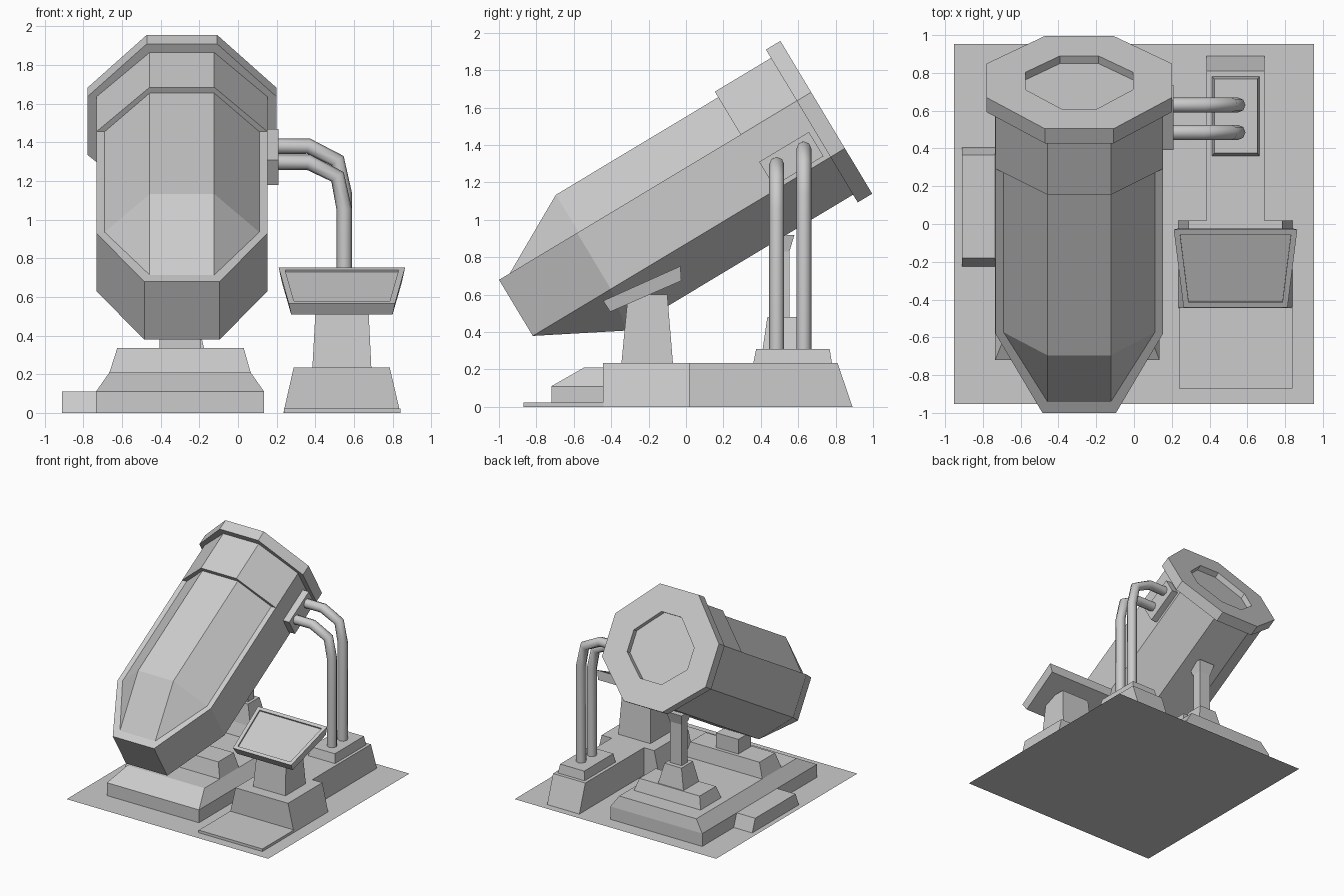
import bpy, bmesh, math
from mathutils import Vector

cube = bpy.data.objects.get("Cube")
if cube:
    bpy.data.objects.remove(cube, do_unlink=True)

grey = bpy.data.materials.new("light_grey")
grey.use_nodes = True
grey.diffuse_color = (0.6, 0.6, 0.6, 1)
grey.node_tree.nodes["Principled BSDF"].inputs["Base Color"].default_value = grey.diffuse_color

TILT = math.radians(31)
POD_X = -0.29


def finish(name, data):
    obj = bpy.data.objects.new(name, data)
    data.materials.append(grey)
    bpy.context.scene.collection.objects.link(obj)
    return obj


def hull(name, points, recess=None):
    """Convex solid; recess = (direction, rim, depth) sinks the face facing that way."""
    bm = bmesh.new()
    for p in points:
        bm.verts.new(p)
    bmesh.ops.convex_hull(bm, input=bm.verts[:])
    bmesh.ops.dissolve_limit(bm, angle_limit=0.02, verts=bm.verts[:], edges=bm.edges[:])
    bmesh.ops.recalc_face_normals(bm, faces=bm.faces[:])
    if recess:
        direction, rim, depth = recess
        face = max(bm.faces, key=lambda f: f.normal.dot(direction))
        normal = face.normal.copy()
        bmesh.ops.inset_region(bm, faces=[face], thickness=rim, use_even_offset=True)
        sunk = bmesh.ops.extrude_discrete_faces(bm, faces=[face])["faces"][0]
        bmesh.ops.translate(bm, verts=sunk.verts[:], vec=normal * -depth)
    mesh = bpy.data.meshes.new(name)
    bm.to_mesh(mesh)
    bm.free()
    return finish(name, mesh)


def block(name, low, z0, high, z1):
    """Tapered block; low and high are (x0, x1, y0, y1) rectangles."""
    return hull(name, [(x, y, z) for r, z in ((low, z0), (high, z1))
                       for x in r[:2] for y in r[2:]])


def pod(x, t, w):
    """Pod coordinates: t runs along the tilted axis, w is up from it."""
    c, s = math.cos(TILT), math.sin(TILT)
    return Vector((POD_X + x, c * t - s * w, s * t + c * w))


def pod_hull(name, half_points, recess=None):
    return hull(name, [pod(s * x, t, w) for x, t, w in half_points for s in (-1, 1)], recess)


# Pod shell, lid, head collar and end ring
LOW, RIM = 0.747, 1.097
SIDE = 0.4425
pod_hull("pod_shell", [
    (0.195, -0.507, LOW), (0.195, -0.507, RIM), (SIDE, -0.02, LOW), (SIDE, -0.02, RIM),
    (0.18, -0.06, 0.512), (SIDE, 1.36, LOW), (SIDE, 1.36, RIM), (0.18, 1.36, 0.512)])
pod_hull("pod_lid", [
    (0.167, -0.44, RIM), (0.40, -0.01, RIM), (0.167, -0.013, 1.33),
    (0.40, 1.05, RIM), (0.167, 1.05, 1.33)])
pod_hull("head_collar", [(x, t, w) for t in (1.0, 1.36)
                         for x, w in ((SIDE, RIM), (0.167, 1.365), (SIDE, 0.95))])
axis = pod(0, 1, 0) - pod(0, 0, 0)
pod_hull("end_ring", [(x, t, w) for t in (1.35, 1.44)
                      for x, w in ((0.182, 0.464), (0.49, LOW), (0.49, RIM), (0.182, 1.417))],
         (axis, 0.205, 0.047))

# Pipe socket on the side of the pod
hull("pipe_socket", [pod(x, t, w) for x in (0.42, 0.50)
                     for t in (1.01, 1.32) for w in (0.77, 0.921)])

# Two bent pipes
for label, y, top in (("front", 0.485, 1.297), ("rear", 0.63, 1.38)):
    curve = bpy.data.curves.new(label + "_pipe", "CURVE")
    curve.dimensions = "3D"
    curve.bevel_depth = 0.04
    curve.bevel_resolution = 2
    path = [(0.17, top), (0.365, top), (0.515, top - 0.075), (0.55, top - 0.245), (0.55, 0.29)]
    spline = curve.splines.new("POLY")
    spline.points.add(len(path) - 1)
    for point, (x, z) in zip(spline.points, path):
        point.co = (x, y, z, 1)
    finish(label + "_pipe", curve)

# Ground plate
plate = bpy.data.meshes.new("ground_plate")
E = 0.953
plate.from_pydata([(-E, -E, 0), (E, -E, 0), (E, E, 0), (-E, E, 0)], [], [(0, 1, 2, 3)])
finish("ground_plate", plate)

# Pod base with side step
block("pod_base", (-0.735, 0.135, -0.72, 0.83), 0, (-0.735, 0.135, -0.72, 0.83), 0.11)
block("pod_base_slope", (-0.735, 0.135, -0.72, 0.83), 0.11, (-0.665, 0.065, -0.545, 0.81), 0.21)
block("side_step", (-0.91, -0.72, -0.225, 0.405), 0, (-0.91, -0.72, -0.18, 0.365), 0.11)

# Front support
block("front_support_tier", (-0.665, 0.065, -0.34, -0.08), 0.21, (-0.625, 0.03, -0.31, -0.1), 0.335)
block("front_support_post", (-0.405, -0.195, -0.3, -0.13), 0.33, (-0.405, -0.195, -0.3, -0.13), 0.46)

# Rear support
block("rear_support_tier", (-0.6, 0.03, 0.38, 0.66), 0.21, (-0.57, 0.0, 0.41, 0.63), 0.31)
block("rear_support_foot", (-0.41, -0.17, 0.41, 0.62), 0.31, (-0.37, -0.21, 0.435, 0.59), 0.48)
block("rear_support_post", (-0.345, -0.235, 0.47, 0.553), 0.47, (-0.345, -0.235, 0.47, 0.553), 0.88)
block("rear_support_cradle", (-0.345, -0.235, 0.46, 0.553), 0.83, (-0.365, -0.215, 0.44, 0.58), 0.92)

# Console and pipe base
block("console_base", (0.235, 0.84, -0.445, 0.018), 0, (0.288, 0.785, -0.445, 0.018), 0.235)
block("pipe_base", (0.385, 0.69, 0, 0.89), 0, (0.385, 0.69, 0, 0.81), 0.235)
block("pipe_plinth", (0.413, 0.665, 0.36, 0.78), 0.235, (0.425, 0.653, 0.375, 0.768), 0.31)
block("console_step", (0.238, 0.84, -0.87, -0.44), 0, (0.238, 0.84, -0.87, -0.44), 0.022)

# Console stalk and slanted desk with sunken screen
block("console_stalk", (0.385, 0.69, -0.345, -0.07), 0.235, (0.405, 0.672, -0.31, -0.1), 0.6)
MID = 0.5375
hull("console_desk", [(MID + s * h, y, z) for s in (-1, 1) for h, y, z in (
    (0.327, -0.03, 0.752), (0.275, -0.443, 0.567),
    (0.31, -0.025, 0.674), (0.262, -0.405, 0.508))],
    (Vector((0, -0.4, 0.9)), 0.03, 0.012))
